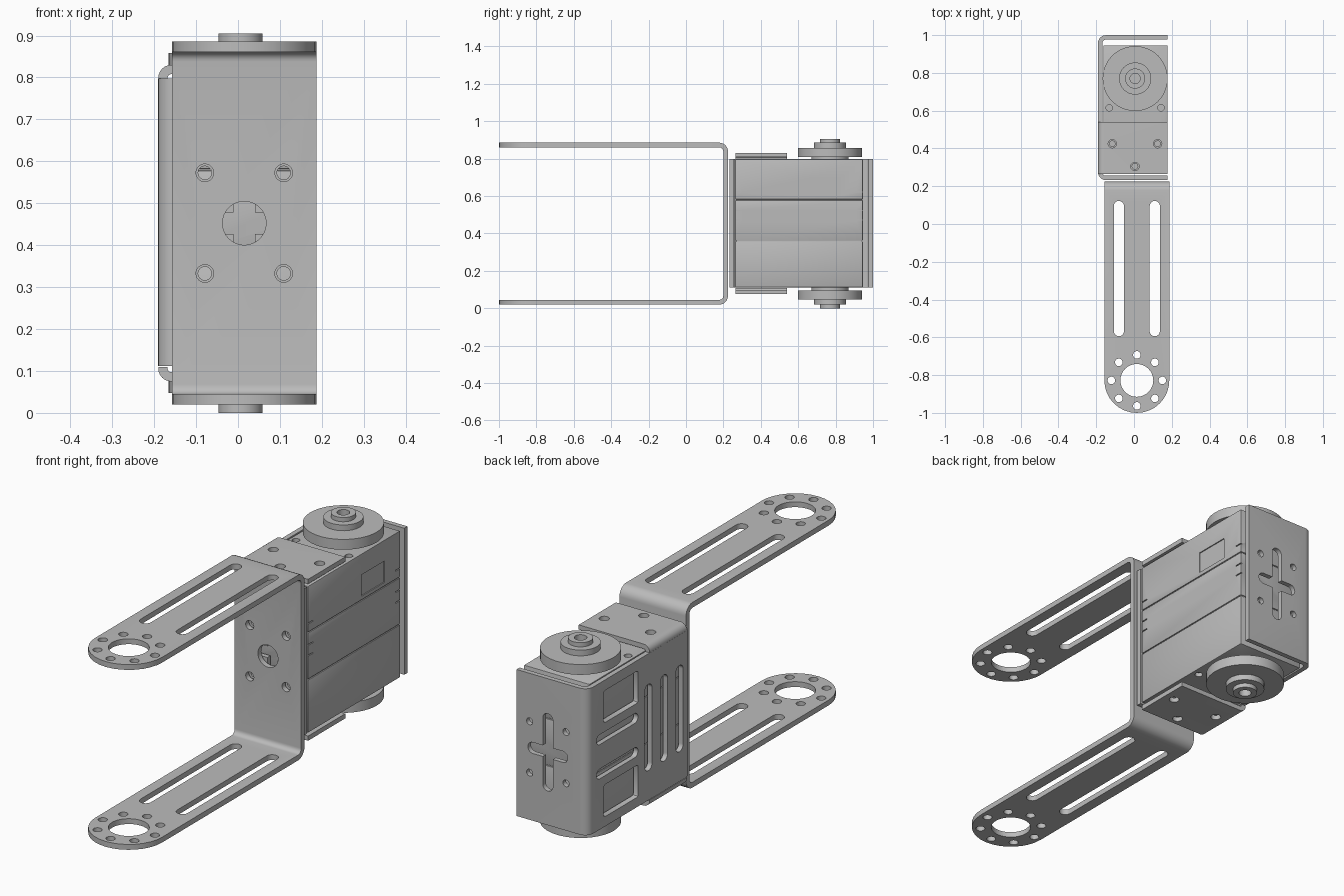
import bpy, bmesh
from math import pi, cos, sin
from mathutils import Vector

cube = bpy.data.objects.get("Cube")
if cube:
    bpy.data.objects.remove(cube)

MID = 0.4525          # height of the mirror plane between top and bottom
CX = 0.015            # centre line of the fork
HX, HY = 0.006, 0.77  # rotation axis of the motor

metal = bpy.data.materials.new("plain_grey")
metal.use_nodes = True
metal.diffuse_color = (0.5, 0.5, 0.5, 1)
metal.node_tree.nodes["Principled BSDF"].inputs["Base Color"].default_value = (0.5, 0.5, 0.5, 1)


def make(name, bm):
    bmesh.ops.remove_doubles(bm, verts=bm.verts, dist=1e-5)
    bmesh.ops.recalc_face_normals(bm, faces=bm.faces)
    mesh = bpy.data.meshes.new(name)
    bm.to_mesh(mesh)
    bm.free()
    obj = bpy.data.objects.new(name, mesh)
    bpy.context.collection.objects.link(obj)
    mesh.materials.append(metal)
    return obj


def apply_all(obj):
    bpy.context.view_layer.objects.active = obj
    for mod in list(obj.modifiers):
        bpy.ops.object.modifier_apply(modifier=mod.name)


def box(name, lo, hi, bevel=0):
    bm = bmesh.new()
    bmesh.ops.create_cube(bm, size=1)
    for v in bm.verts:
        v.co = Vector([(a + b) / 2 + c * (b - a) for a, b, c in zip(lo, hi, v.co)])
    obj = make(name, bm)
    if bevel:
        mod = obj.modifiers.new("bevel", "BEVEL")
        mod.width, mod.segments = bevel, 2
        apply_all(obj)
    return obj


def strip(name, path, lo, hi, axis, thick, radius):
    """Bent sheet: a path swept along an axis, bends rounded, then thickened."""
    bm = bmesh.new()
    rows = []
    for w in (lo, hi):
        row = []
        for p in path:
            co = list(p)
            co.insert(axis, w)
            row.append(bm.verts.new(co))
        rows.append(row)
    for i in range(len(path) - 1):
        bm.faces.new((rows[0][i], rows[0][i + 1], rows[1][i + 1], rows[1][i]))
    obj = make(name, bm)
    bend = obj.modifiers.new("bend", "BEVEL")
    bend.width, bend.segments = radius, 6
    sheet = obj.modifiers.new("sheet", "SOLIDIFY")
    sheet.thickness, sheet.offset, sheet.use_even_offset = thick, 0, True
    apply_all(obj)
    return obj


def capsule(a, b, r, w0, w1, axis):
    """Slot-shaped prism from a to b; a round peg when a equals b."""
    a, b = Vector(a), Vector(b)
    d = (b - a).normalized() if (b - a).length else Vector((1, 0))
    side = Vector((-d.y, d.x))
    n = 16
    ring = []
    for c, s in ((b, 1), (a, -1)):
        for i in range(n + (a != b)):
            t = pi * i / n
            ring.append(c + s * r * (side * cos(t) + d * sin(t)))
    bm = bmesh.new()
    ends = []
    for w in (w0, w1):
        row = []
        for p in ring:
            co = [p.x, p.y]
            co.insert(axis, w)
            row.append(bm.verts.new(co))
        ends.append(row)
        bm.faces.new(row)
    for i in range(len(ring)):
        j = (i + 1) % len(ring)
        bm.faces.new((ends[0][i], ends[0][j], ends[1][j], ends[1][i]))
    return make("cutter", bm)


def cut(obj, cutter, op="DIFFERENCE"):
    mod = obj.modifiers.new("cut", "BOOLEAN")
    mod.operation, mod.solver, mod.object = op, "EXACT", cutter
    apply_all(obj)
    bpy.data.objects.remove(cutter)


def hole(obj, p, r, w0, w1, axis):
    cut(obj, capsule(p, p, r, w0, w1, axis))


square = [(CX + sx * 0.094, MID + sz * 0.12) for sx in (-1, 1) for sz in (-1, 1)]

# Long fork: two arms joined by a web
fork = strip("fork_bracket", [(-1.1, 0.873), (0.212, 0.873), (0.212, 0.032), (-1.1, 0.032)],
             -0.3, 0.3, 0, 0.025, 0.035)
pivot = Vector((CX, -0.828))
cut(fork, capsule(pivot, (CX, 1), 0.172, -1, 2, 2), "INTERSECT")
hole(fork, pivot, 0.087, -1, 2, 2)
for i in range(8):
    hole(fork, pivot + 0.135 * Vector((cos(i * pi / 4), sin(i * pi / 4))), 0.02, -1, 2, 2)
for s in (-1, 1):
    x = CX + s * 0.095
    cut(fork, capsule((x, 0.095), (x, -0.567), 0.027, -1, 2, 2))
for p in square:
    hole(fork, p, 0.021, 0.1, 0.3, 1)
hole(fork, (CX, MID), 0.052, 0.1, 0.3, 1)

# Motor cradle: front, side and back walls
cradle = strip("motor_cradle", [(0.177, 0.244), (-0.179, 0.244), (-0.179, 0.988), (0.177, 0.988)],
               0.112, 0.797, 2, 0.023, 0.03)
for y0, y1 in ((0.228, 0.26), (0.96, 1.1)):
    cut(cradle, capsule((CX, MID - 0.155), (CX, MID + 0.155), 0.026, y0, y1, 1))
    cut(cradle, capsule((CX - 0.077, MID), (CX + 0.077, MID), 0.026, y0, y1, 1))
    for p in square:
        hole(cradle, p, 0.016, y0, y1, 1)
for y in (0.32, 0.435, 0.55):
    cut(cradle, capsule((y, MID - 0.175), (y, MID + 0.175), 0.027, -0.3, -0.163, 0))
for s in (-1, 1):
    z = MID + s * 0.08
    cut(cradle, capsule((0.65, z), (0.91, z), 0.023, -0.3, -0.163, 0))
    z = MID + s * 0.22
    cut(cradle, box("cutter", (-0.3, 0.625, z - 0.075), (-0.163, 0.88, z + 0.075), 0.012))

# Motor body: three stacked shells around a core
box("motor_core", (-0.158, 0.27, 0.13), (0.172, 0.94, 0.77))
shells = []
for name, z0, z1 in (("bottom_shell", 0.112, 0.358), ("middle_shell", 0.362, 0.578),
                     ("top_shell", 0.582, 0.797)):
    shells.append(box(name, (-0.162, 0.265, z0), (0.177, 0.945, z1), 0.003))
cut(shells[2], box("cutter", (0.172, 0.66, 0.6), (0.3, 0.83, 0.7)))
for y in (0.28, 0.93):
    for k in range(4):
        z = 0.47 + k * 0.05
        target = shells[1] if z < 0.57 else shells[2]
        cut(target, box("cutter", (0.17, y - 0.02, z), (0.3, y + 0.02, z + 0.005)))

tab_holes = [(-0.115, 0.425), (0.125, 0.425), (0.005, 0.305)]
for side, shell, w0, w1 in ((1, shells[2], 0.74, 0.9), (-1, shells[0], 0, 0.17)):
    for p in [(HX - 0.137, 0.615), (HX + 0.137, 0.615)]:
        hole(shell, p, 0.017, w0, w1, 2)

    # Clamping tab bent over the body
    z = MID + side * 0.3665
    tab = strip("top_tab" if side > 0 else "bottom_tab",
                [(-0.179, MID + side * 0.3435), (-0.179, z), (0.177, z)],
                0.265, 0.54, 1, 0.022, 0.02)
    for p in tab_holes:
        hole(tab, p, 0.022, w0, w1, 2)
        hole(shell, p, 0.015, w0, w1, 2)

    # Round output horn, turned around the motor axis
    prof = [(0, 0.78), (0.1, 0.78), (0.1, 0.81), (0.172, 0.81), (0.172, 0.858), (0.085, 0.858),
            (0.085, 0.885), (0.053, 0.885), (0.053, 0.905), (0.027, 0.905), (0.027, 0.87), (0, 0.87)]
    bm = bmesh.new()
    vs = [bm.verts.new((HX + r, HY, MID + side * (h - MID))) for r, h in prof]
    es = [bm.edges.new(pair) for pair in zip(vs, vs[1:])]
    bmesh.ops.spin(bm, geom=vs + es, cent=(HX, HY, 0), axis=(0, 0, 1), angle=2 * pi,
                   steps=48, use_merge=False)
    make("top_horn" if side > 0 else "bottom_horn", bm)

# Smooth rounded surfaces, keep edges crisp
bpy.ops.object.select_all(action="DESELECT")
for obj in bpy.context.collection.objects:
    if obj.type == "MESH":
        obj.select_set(True)
        bpy.context.view_layer.objects.active = obj
bpy.ops.object.shade_smooth_by_angle(angle=0.6)
